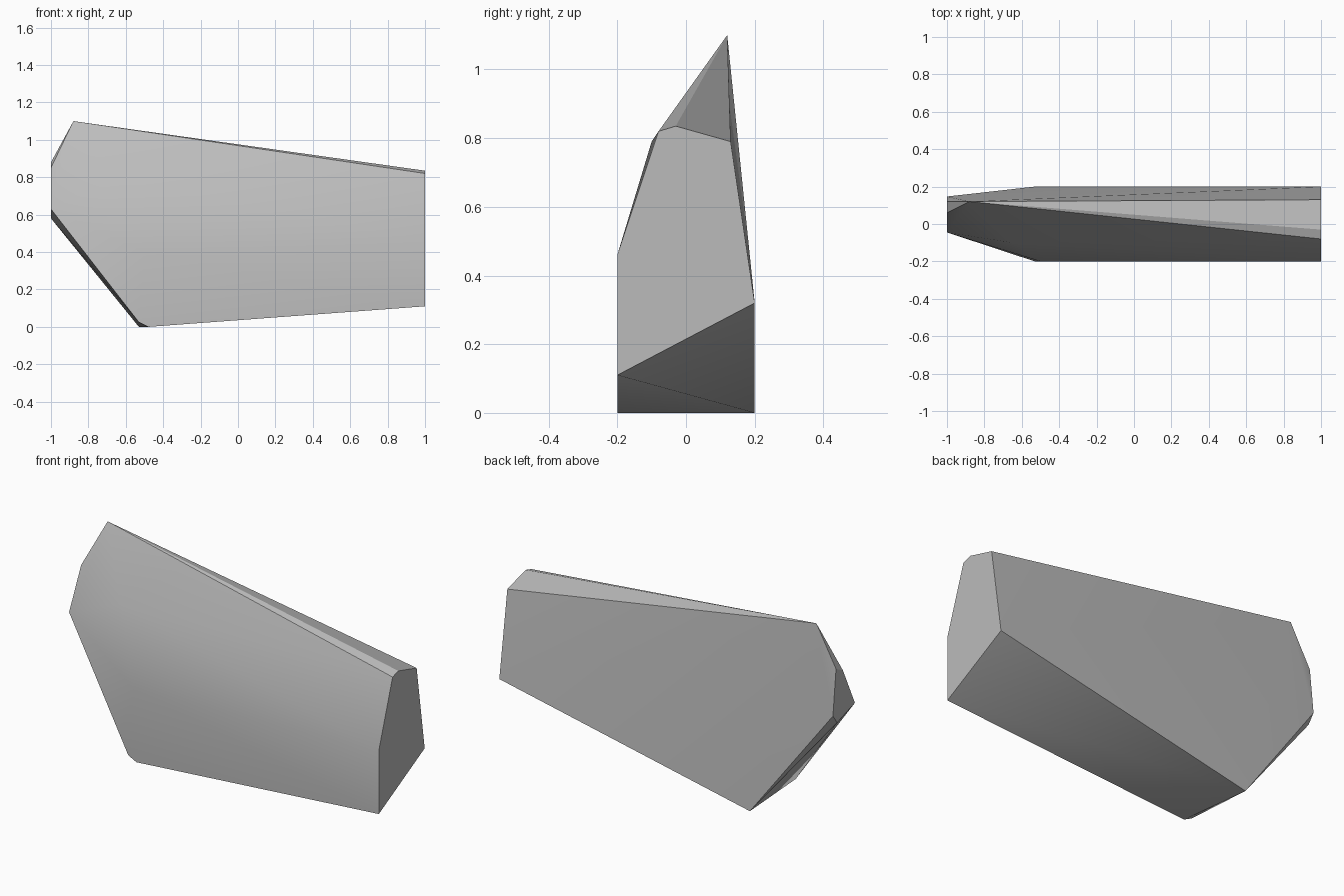
import bpy, bmesh, math

old = bpy.data.objects.get("Cube")
if old:
    bpy.data.objects.remove(old, do_unlink=True)

# Stone colour
stone = bpy.data.materials.new("stone_grey")
stone.use_nodes = True
colour = (0.5, 0.5, 0.5, 1)
stone.diffuse_color = colour
stone.node_tree.nodes["Principled BSDF"].inputs["Base Color"].default_value = colour

# Corners of the broad flat end, as (y, z) at x = 1
broad_end = [(-0.2, 0.11), (-0.2, 0.46), (-0.08, 0.82),
             (-0.03, 0.835), (0.13, 0.79), (0.2, 0.32)]
# Corners of the narrow chipped end, as (y, z) at x = -1
narrow_end = [(0.12, 0.88), (0.06, 0.85), (-0.045, 0.63), (0.147, 0.63), (0.11, 0.58)]
# Peak, front bulges and foot
body = [(-0.88, 0.12, 1.1), (-0.65, -0.1, 0.79), (-0.5, -0.2, 0.4),
        (-0.53, -0.2, 0.025), (-0.48, -0.2, 0), (-0.53, 0.2, 0)]

corners = [(1, y, z) for y, z in broad_end] + [(-1, y, z) for y, z in narrow_end] + body

# Faceted stone slab wrapped around the corners
bm = bmesh.new()
for co in corners:
    bm.verts.new(co)
bmesh.ops.convex_hull(bm, input=bm.verts)
bmesh.ops.dissolve_limit(bm, angle_limit=math.radians(0.5),
                         verts=bm.verts, edges=bm.edges)
bmesh.ops.recalc_face_normals(bm, faces=bm.faces)
mesh = bpy.data.meshes.new("stone_slab")
bm.to_mesh(mesh)
bm.free()
mesh.materials.append(stone)
slab = bpy.data.objects.new("stone_slab", mesh)
bpy.context.collection.objects.link(slab)

# Soft shading with crisp main edges
bpy.ops.object.select_all(action="DESELECT")
slab.select_set(True)
bpy.context.view_layer.objects.active = slab
bpy.ops.object.shade_smooth_by_angle(angle=math.radians(30))
